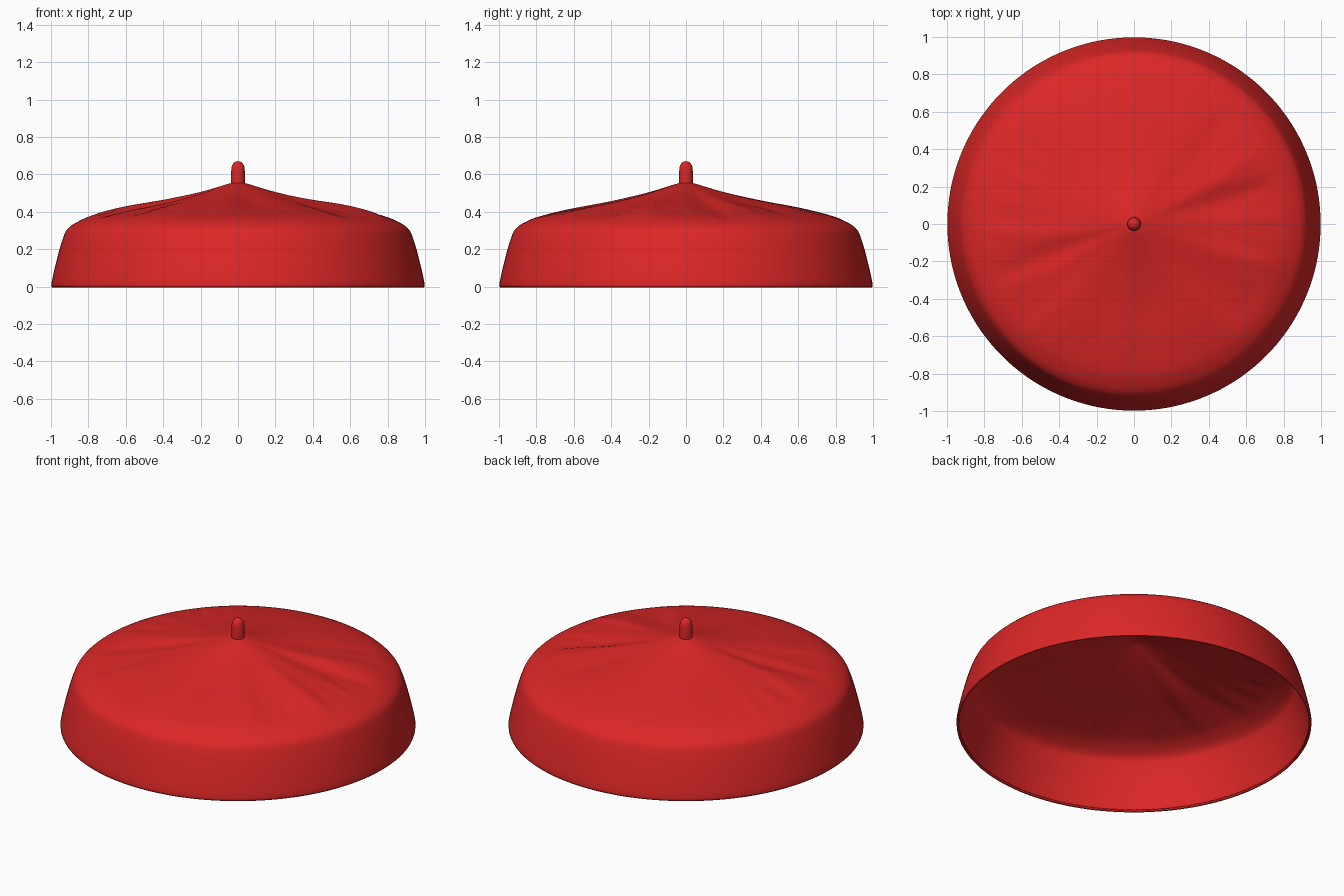
import bpy, bmesh, math

if "Cube" in bpy.data.objects:
    bpy.data.objects.remove(bpy.data.objects["Cube"])

SEG = 144

# Material
felt = bpy.data.materials.new("red_felt")
felt.diffuse_color = (0.72, 0.02, 0.02, 1)
felt.use_nodes = True
felt.node_tree.nodes["Principled BSDF"].inputs["Base Color"].default_value = felt.diffuse_color


def curve(points, steps):
    """Catmull-Rom smoothing of a profile of (radius, height) points."""
    out = []
    for i in range(len(points) - 1):
        p0, p1 = points[max(i - 1, 0)], points[i]
        p2, p3 = points[i + 1], points[min(i + 2, len(points) - 1)]
        for s in range(steps):
            t = s / steps
            out.append(tuple(0.5 * (2 * b + (c - a) * t + (2 * a - 5 * b + 4 * c - d) * t * t
                             + (3 * b - a - 3 * c + d) * t ** 3)
                             for a, b, c, d in zip(p0, p1, p2, p3)))
    return out + [points[-1]]


def revolve(name, profile, seg, offset=lambda r, a, z: 0):
    """Spin a profile around z; its last point is the pole."""
    bm = bmesh.new()
    rings = []
    for r, z in profile[:-1]:
        ring = []
        for i in range(seg):
            a = math.tau * i / seg
            ring.append(bm.verts.new((r * math.cos(a), r * math.sin(a), z + offset(r, a, z))))
        rings.append(ring)
    for lo, hi in zip(rings, rings[1:]):
        for i in range(seg):
            j = (i + 1) % seg
            bm.faces.new((lo[i], lo[j], hi[j], hi[i]))
    pole = bm.verts.new((0, 0, profile[-1][1]))
    for i in range(seg):
        bm.faces.new((rings[-1][i], rings[-1][(i + 1) % seg], pole))
    mesh = bpy.data.meshes.new(name)
    bm.to_mesh(mesh)
    bm.free()
    mesh.shade_smooth()
    mesh.materials.append(felt)
    obj = bpy.data.objects.new(name, mesh)
    bpy.context.collection.objects.link(obj)
    return obj


# Soft folds: (direction in degrees, angular width, depth, radius where deepest)
FOLDS = [(14, 9, -0.020, 0.55), (26, 6, 0.010, 0.6), (48, 9, -0.010, 0.55),
         (200, 9, -0.018, 0.5), (189, 7, 0.010, 0.6), (218, 7, -0.010, 0.62),
         (322, 9, -0.014, 0.62), (342, 6, 0.014, 0.65), (280, 14, -0.012, 0.45),
         (250, 9, -0.006, 0.6), (145, 12, -0.006, 0.6)]


def folds(r, a, z):
    if z < 0.33:
        return 0
    fade = min(1, max(0, (0.88 - r) / 0.14)) * min(1, r / 0.25)
    h = 0
    for deg, width, depth, mid in FOLDS:
        d = (math.degrees(a) - deg + 180) % 360 - 180
        h += depth * math.exp(-(d / width) ** 2 - ((r - mid) / 0.28) ** 2)
    # fine gathers near the edge, strongest at left and right
    gather = math.exp(-((r - 0.7) / 0.12) ** 2) * (0.3 + 0.7 * math.cos(a) ** 2)
    h += 0.003 * gather * math.sin(34 * a + 2 * math.sin(3 * a))
    return h * fade


# Beret body: sloping band, rounded shoulder, shallow cone top
body = curve([(0.985, 0.0), (0.998, 0.012), (0.965, 0.16), (0.932, 0.27), (0.908, 0.312),
              (0.86, 0.345), (0.78, 0.378), (0.6, 0.423), (0.4, 0.461),
              (0.2, 0.506), (0.04, 0.553), (0, 0.556)], 4)
beret = revolve("beret_body", body, SEG, folds)
shell = beret.modifiers.new("shell", 'SOLIDIFY')
shell.thickness = 0.015
shell.offset = -1

# Small stem with rounded tip
stem = [(0.037, 0.54), (0.037, 0.58), (0.036, 0.625)]
stem += [(0.036 * math.cos(t * math.pi / 12), 0.628 + 0.043 * math.sin(t * math.pi / 12))
         for t in range(1, 6)] + [(0, 0.671)]
revolve("stem", stem, 24)
